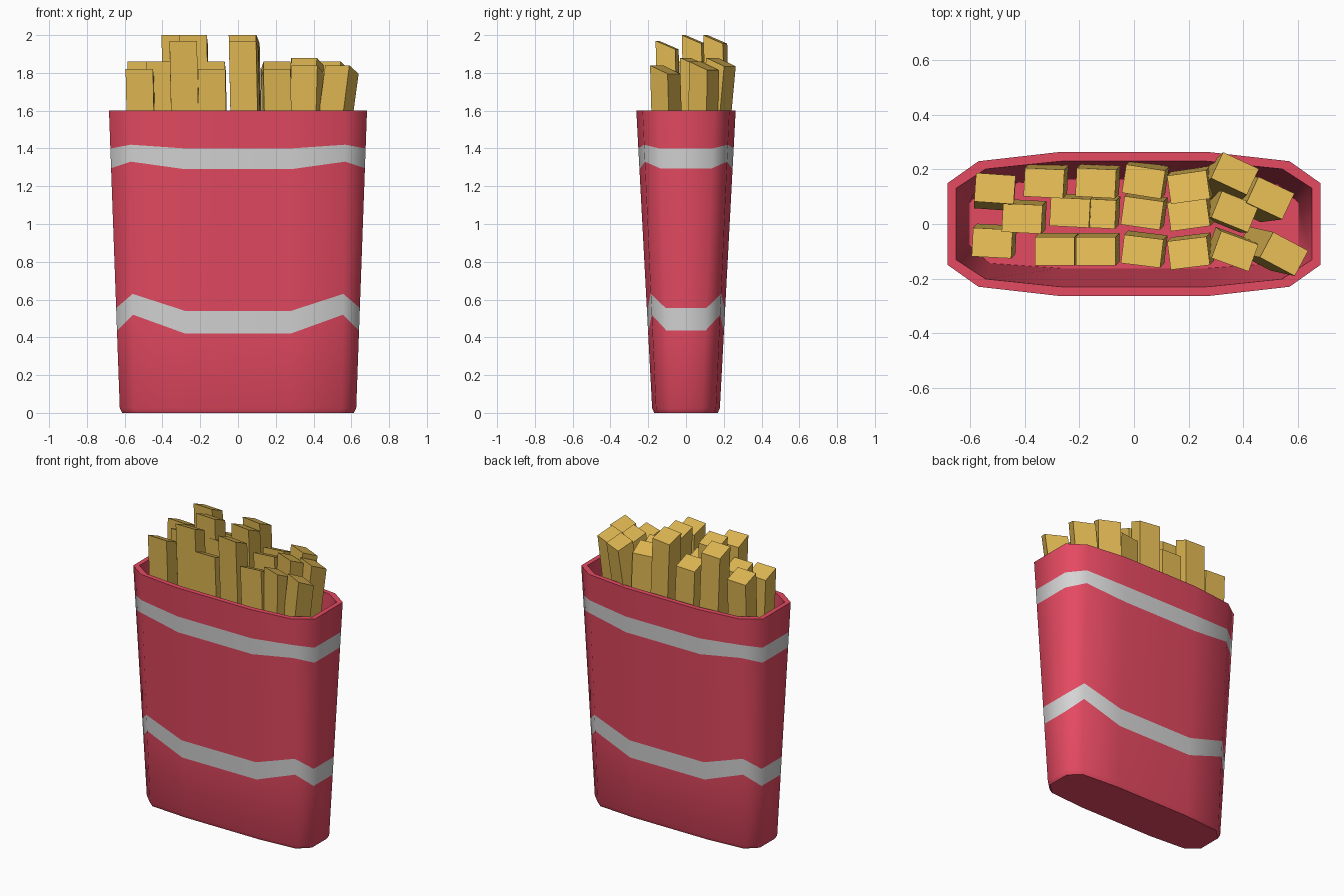
import bpy, bmesh, math
from mathutils import Vector

if "Cube" in bpy.data.objects:
    bpy.data.objects.remove(bpy.data.objects["Cube"])


def material(name, rgb):
    m = bpy.data.materials.new(name)
    m.diffuse_color = (*rgb, 1)
    m.use_nodes = True
    m.node_tree.nodes["Principled BSDF"].inputs["Base Color"].default_value = m.diffuse_color
    return m


red = material("carton red", (0.78, 0.067, 0.12))
white = material("stripe white", (0.66, 0.66, 0.66))
gold = material("fry gold", (0.73, 0.47, 0.085))

# plan corners of one quarter of the carton: x, y at the foot and at the rim
FOOT = [(0.28, 0.178), (0.55, 0.158), (0.625, 0.085)]
RIM = [(0.28, 0.263), (0.57, 0.230), (0.683, 0.150)]
QUARTERS = [(1, 1), (-1, 1), (-1, -1), (1, -1)]


def ring(bm, heights, inset=0.0):
    """Twelve-sided ring; heights gives z for the inner, shoulder and end corners."""
    verts = []
    for sx, sy in QUARTERS:
        order = (2, 1, 0) if sx * sy > 0 else (0, 1, 2)
        for i in order:
            z = heights[i]
            t = z / 1.6
            x = FOOT[i][0] + (RIM[i][0] - FOOT[i][0]) * t
            y = FOOT[i][1] + (RIM[i][1] - FOOT[i][1]) * t
            x *= 1 - inset / 0.65
            y *= 1 - inset / 0.24
            verts.append(bm.verts.new((sx * x, sy * y, z)))
    return verts


# carton: outer wall with two stripes, rim, inner wall and floor
bm = bmesh.new()
rings = [
    ring(bm, (0, 0, 0), 0.013),
    ring(bm, (0.025, 0.025, 0.025)),
    ring(bm, (0.42, 0.52, 0.435)),
    ring(bm, (0.54, 0.63, 0.555)),
    ring(bm, (1.29, 1.33, 1.295)),
    ring(bm, (1.40, 1.42, 1.40)),
    ring(bm, (1.60, 1.60, 1.60)),
    ring(bm, (1.60, 1.60, 1.60), 0.03),
    ring(bm, (0.06, 0.06, 0.06), 0.025),
]
for level, (a, b) in enumerate(zip(rings, rings[1:])):
    for i in range(12):
        j = (i + 1) % 12
        f = bm.faces.new((a[i], a[j], b[j], b[i]))
        f.material_index = 1 if level in (2, 4) else 0
bm.faces.new(rings[0][::-1])
bm.faces.new(rings[-1])
bmesh.ops.recalc_face_normals(bm, faces=bm.faces)
me = bpy.data.meshes.new("carton")
bm.to_mesh(me)
bm.free()
carton = bpy.data.objects.new("carton", me)
bpy.context.collection.objects.link(carton)
me.materials.append(red)
me.materials.append(white)
bpy.context.view_layer.objects.active = carton
carton.select_set(True)
bpy.ops.object.shade_smooth_by_angle(angle=math.radians(60))


def fry(n, x, y, top, turn=-3, lean=(0.015, 0.015)):
    """Square stick with a sloping cut top; lean shifts its lower end."""
    bm = bmesh.new()
    bmesh.ops.create_cube(bm, size=1)
    c, s = math.cos(math.radians(turn)), math.sin(math.radians(turn))
    for v in bm.verts:
        px, py = v.co.x * 0.145, v.co.y * 0.105
        qx, qy = x + px * c - py * s, y + px * s + py * c
        if v.co.z > 0:
            v.co = Vector((qx, qy, top if v.co.y < 0 else top - 0.045))
        else:
            v.co = Vector((qx + lean[0], qy + lean[1], top - 0.7))
    me = bpy.data.meshes.new(f"fry_{n}")
    bm.to_mesh(me)
    bm.free()
    me.materials.append(gold)
    bpy.context.collection.objects.link(bpy.data.objects.new(f"fry_{n}", me))


# fries: back, middle and front rows
FRIES = [
    (-0.51, 0.13, 1.86, -4, (0.0, -0.025)), (-0.33, 0.15, 2.0), (-0.14, 0.15, 1.86),
    (0.035, 0.155, 2.0, -9), (0.20, 0.135, 1.86, 8),
    (0.37, 0.185, 1.88, -25, (-0.06, -0.06)), (0.50, 0.095, 1.86, -25, (-0.08, -0.01)),
    (-0.41, 0.02, 1.86), (-0.235, 0.042, 2.0), (-0.14, 0.038, 1.86),
    (0.03, 0.04, 2.0, -8), (0.20, 0.035, 1.86, 8), (0.37, 0.045, 1.88, -22, (-0.03, 0.0)),
    (-0.52, -0.07, 1.82), (-0.29, -0.10, 1.97, 0), (-0.14, -0.10, 1.82, 0),
    (0.03, -0.10, 1.97, -7), (0.20, -0.107, 1.82, 7),
    (0.37, -0.10, 1.84, -20, (-0.02, 0.015)), (0.55, -0.11, 1.84, -28, (-0.09, 0.02)),
]
for n, spec in enumerate(FRIES, 1):
    fry(n, *spec)
